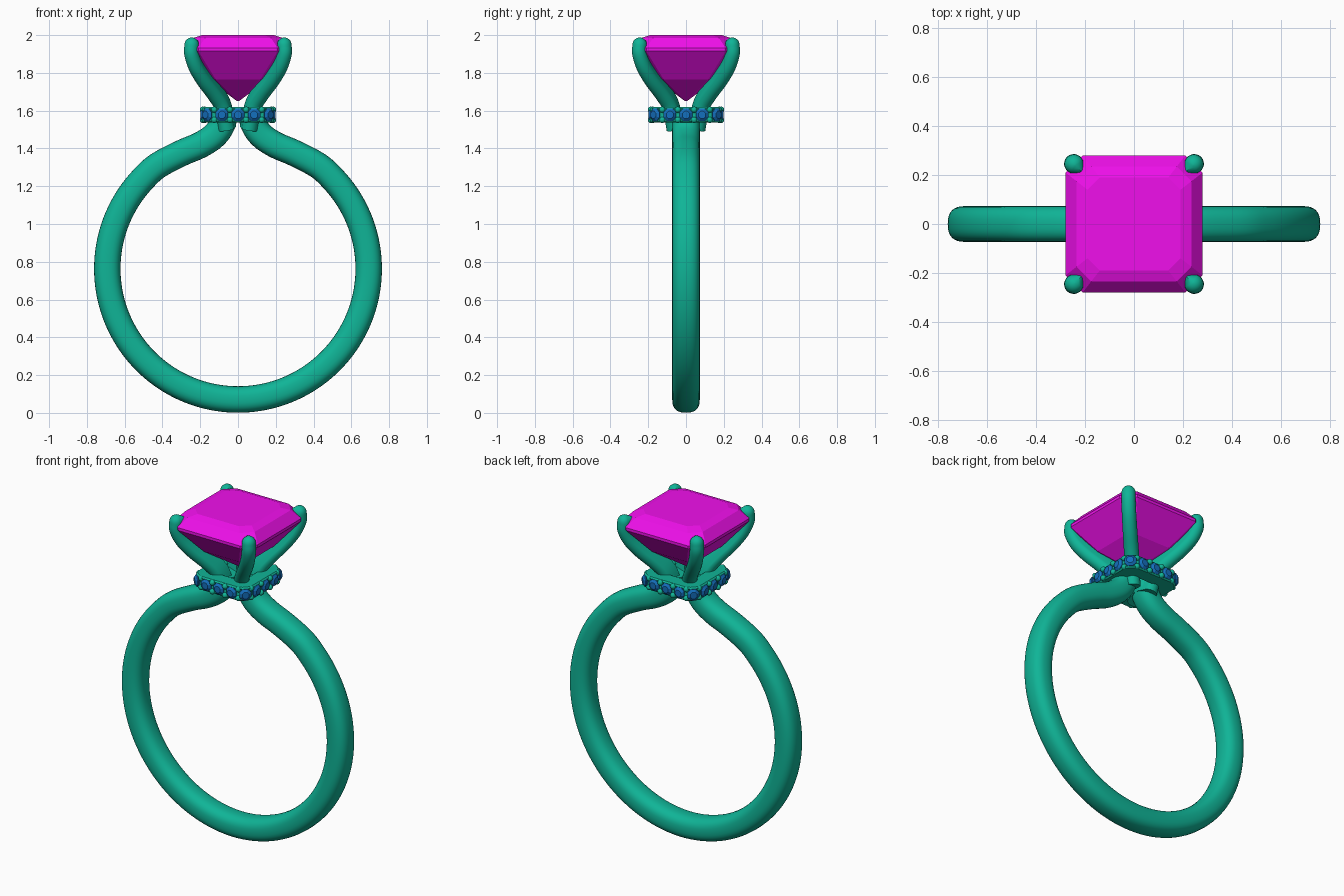
import bpy, bmesh, math
from mathutils import Vector, Matrix

if "Cube" in bpy.data.objects:
    bpy.data.objects.remove(bpy.data.objects["Cube"])


def material(name, col):
    m = bpy.data.materials.new(name)
    m.diffuse_color = (*col, 1)
    m.use_nodes = True
    m.node_tree.nodes["Principled BSDF"].inputs["Base Color"].default_value = m.diffuse_color
    return m


METAL = material("teal_metal", (0.005, 0.46, 0.31))
GEM = material("magenta_gem", (0.87, 0.005, 0.83))
BLUE = material("blue_stone", (0.007, 0.16, 0.51))


def finish(name, bm, mat, smooth=None):
    bmesh.ops.recalc_face_normals(bm, faces=bm.faces)
    me = bpy.data.meshes.new(name)
    bm.to_mesh(me)
    bm.free()
    ob = bpy.data.objects.new(name, me)
    bpy.context.collection.objects.link(ob)
    me.materials.append(mat)
    if smooth:
        bpy.ops.object.select_all(action='DESELECT')
        ob.select_set(True)
        bpy.context.view_layer.objects.active = ob
        bpy.ops.object.shade_smooth_by_angle(angle=math.radians(smooth))
    return ob


def loft(bm, rings, closed=False, caps=True):
    vs = [[bm.verts.new(p) for p in r] for r in rings]
    n = len(vs[0])
    pairs = list(zip(vs, vs[1:])) + ([(vs[-1], vs[0])] if closed else [])
    for a, b in pairs:
        for i in range(n):
            bm.faces.new((a[i], a[(i + 1) % n], b[(i + 1) % n], b[i]))
    if caps and not closed:
        bm.faces.new(vs[0])
        bm.faces.new(vs[-1])


def spline(pts, steps=6):
    """Catmull-Rom through 2D points."""
    p = [Vector(q) for q in pts]
    p = [2 * p[0] - p[1]] + p + [2 * p[-1] - p[-2]]
    out = []
    for a, b, c, d in zip(p, p[1:], p[2:], p[3:]):
        for k in range(steps):
            t = k / steps
            out.append(0.5 * (2 * b + (c - a) * t + (2 * a - 5 * b + 4 * c - d) * t * t
                              + (3 * b - a - 3 * c + d) * t ** 3))
    return out + [p[-2]]


def sweep(bm, path, section, scales, azimuth=0):
    """Sweep a (normal, side) section along a path in the vertical plane at an azimuth."""
    rot = Matrix.Rotation(azimuth, 3, 'Z')
    rings = []
    for i, p in enumerate(path):
        t = (path[min(i + 1, len(path) - 1)] - path[max(i - 1, 0)]).normalized()
        rings.append([rot @ Vector((p.x + t.y * a * scales[i], b * scales[i],
                                    p.y - t.x * a * scales[i])) for a, b in section])
    loft(bm, rings)


# Band: soft-square section round the finger, shoulders turning up into the setting
def soft(v):
    return math.copysign(abs(v) ** 0.8, v)


stem = [(.07, 1.60), (.083, 1.53), (.125, 1.468), (.2, 1.418), (.3, 1.375)]
arc = []
for i in range(33):
    a = math.radians(52 - i * (284 / 32))
    arc.append((.692 * math.cos(a), .763 + .692 * math.sin(a)))
path = spline(stem + arc + [(-x, z) for x, z in reversed(stem)], 4)
sec = [(.07 * soft(math.cos(k * math.tau / 32)), .073 * soft(math.sin(k * math.tau / 32)))
       for k in range(32)]
bm = bmesh.new()
sweep(bm, path, sec, [1] * len(path))
finish("band", bm, METAL, 50)

# Prongs: teardrop section, ridge facing the gem, rounded tips
R2 = math.sqrt(2)
pts = [(.06, 1.50), (.072, 1.57), (.088, 1.63), (.127, 1.69), (.18, 1.76), (.222, 1.83),
       (.245, 1.90), (.245, 1.947)]
path = spline([(x * R2, z) for x, z in pts], 5)
scales = [1.1 - .1 * i / (len(path) - 1) for i in range(len(path))]
for k in range(1, 7):
    a = k * math.pi / 12.4
    path.append(Vector((.245 * R2 - .006 * math.sin(a), 1.947 + .04 * math.sin(a))))
    scales.append(math.cos(a))
sec = [(.039 * math.cos(a), .039 * math.sin(a))
       for a in (math.radians(-110 + 220 * k / 16) for k in range(17))] + [(-.065, 0)]
for n in range(4):
    bm = bmesh.new()
    sweep(bm, path, sec, scales, math.radians(45 + 90 * n))
    finish("prong_%d" % (n + 1), bm, METAL, 40)


# Centre gem: step-cut octagon levels (half width, corner cut, height)
def octagon(h, c, z):
    q = h - c
    return [(h, -q, z), (h, q, z), (q, h, z), (-q, h, z), (-h, q, z), (-h, -q, z),
            (-q, -h, z), (q, -h, z)]


bm = bmesh.new()
loft(bm, [octagon(*l) for l in ((.004, .0015, 1.65), (.16, .042, 1.765), (.28, .07, 1.915),
                                (.28, .07, 1.932), (.235, .06, 1.985), (.19, .05, 2.0))])
finish("centre_gem", bm, GEM)


# Halo collar: rounded square ring
def rounded_square(h, r, z):
    out = []
    for q in range(4):
        c = Matrix.Rotation(q * math.pi / 2, 3, 'Z') @ Vector((h - r, h - r, z))
        for k in range(9):
            a = q * math.pi / 2 + k * math.pi / 16
            out.append(c + Vector((r * math.cos(a), r * math.sin(a), 0)))
    return out


bm = bmesh.new()
loft(bm, [rounded_square(*l) for l in ((.178, .07, 1.537), (.186, .075, 1.545),
     (.178, .07, 1.56), (.178, .07, 1.597), (.186, .075, 1.612), (.178, .07, 1.62),
     (.10, .04, 1.62), (.10, .04, 1.537))], closed=True)
finish("halo_collar", bm, METAL, 30)

# Halo stones and gripping beads, four sides of four
stones, beads = bmesh.new(), bmesh.new()
ZH = 1.578
spots = []
for q in range(4):
    for x, y, turn in ((0, .184, 0), (.085, .184, 0), (.163, .163, 45), (.184, .085, 90)):
        rot = Matrix.Rotation(-q * math.pi / 2, 3, 'Z')
        spots.append((rot @ Vector((x, y, ZH)), math.radians(90 - turn - 90 * q)))
for i, (p, az) in enumerate(spots):
    m = Matrix.Translation(p) @ Matrix.Rotation(az, 4, 'Z')
    rings = []
    for depth, r in ((-.03, .004), (-.002, .036), (.003, .036), (.015, .021)):
        rings.append([m @ Vector((depth, r * math.cos(k * math.tau / 8 + math.pi / 8),
                                  r * math.sin(k * math.tau / 8 + math.pi / 8)))
                      for k in range(8)])
    loft(stones, rings)
    mid = (p + spots[(i + 1) % 16][0]) / 2
    out = Vector((mid.x, mid.y, 0)).normalized() * .002
    for dz in (-.027, .027):
        bmesh.ops.create_uvsphere(beads, u_segments=12, v_segments=8, radius=.0165,
                                  matrix=Matrix.Translation(mid + out + Vector((0, 0, dz))))
finish("halo_stones", stones, BLUE)
finish("halo_beads", beads, METAL, 60)
